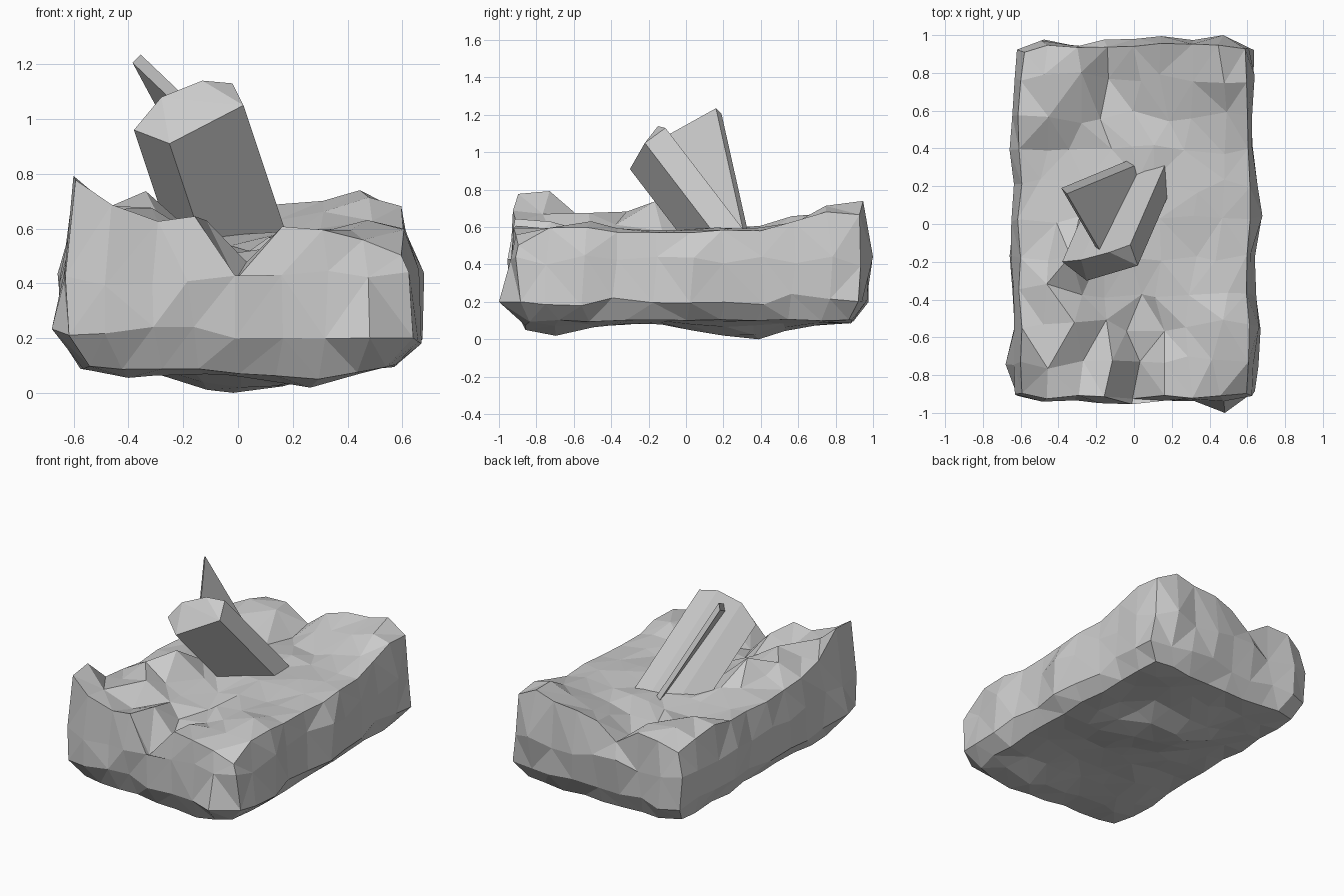
import bpy, bmesh, random, math
from mathutils import Vector

if "Cube" in bpy.data.objects:
    bpy.data.objects.remove(bpy.data.objects["Cube"])

random.seed(4)


def jit(a):
    return random.uniform(-a, a)


def finish(bm, name):
    bmesh.ops.recalc_face_normals(bm, faces=bm.faces)
    me = bpy.data.meshes.new(name)
    bm.to_mesh(me)
    bm.free()
    ob = bpy.data.objects.new(name, me)
    bpy.context.collection.objects.link(ob)
    return ob


# Rock top heights in hundredths: rows front to back, columns left to right
HEIGHTS = [
    [78, 69, 62, 65, 42, 60, 60, 55, 50],
    [80, 66, 58, 62, 48, 60, 60, 60, 60],
    [64, 65, 68, 58, 50, 54, 59, 62, 61],
    [60, 68, 62, 57, 53, 56, 59, 60, 58],
    [60, 63, 73, 58, 55, 57, 58, 59, 58],
    [59, 61, 60, 57, 57, 58, 59, 59, 58],
    [59, 60, 58, 57, 58, 59, 59, 59, 58],
    [60, 58, 55, 56, 58, 59, 59, 60, 59],
    [64, 65, 57, 53, 57, 58, 60, 64, 63],
    [63, 68, 65, 52, 60, 62, 67, 71, 69],
    [57, 64, 65, 54, 66, 68, 69, 74, 66],
]
NY, NX = len(HEIGHTS), len(HEIGHTS[0])

# Lumps hanging from the underside: x, y, depth
LUMPS = [(0.25, -0.70, 0.07), (0.0, 0.36, 0.09), (-0.35, -0.62, 0.04), (0.15, 0.1, 0.03)]


def under(x, y):
    z = 0.085 + 0.05 * abs(x) ** 2
    return z - sum(d * math.exp(-((x - a) ** 2 + (y - b) ** 2) / 0.05) for a, b, d in LUMPS)


def sheet(bm, hx, hy, height, wobble):
    """Wobbly grid with rounded corners; returns its rows of vertices."""
    rows = []
    for j in range(NY):
        row = []
        for i in range(NX):
            u, v = 2 * i / (NX - 1) - 1, 2 * j / (NY - 1) - 1
            rim = abs(u) == 1 or abs(v) == 1
            k = 0.97 if abs(u) == 1 and abs(v) == 1 else 1
            a = 0.012 if rim else wobble
            x, y = u * hx * k + jit(a), v * hy * k + jit(a) + 0.015
            row.append(bm.verts.new((x, y, height(i, j, x, y))))
        rows.append(row)
    for j in range(NY - 1):
        for i in range(NX - 1):
            bm.faces.new((rows[j][i], rows[j][i + 1], rows[j + 1][i + 1], rows[j + 1][i]))
    return rows


def border(g):
    return (g[0][:] + [r[-1] for r in g[1:]] + g[-1][-2::-1] + [r[0] for r in g[-2:0:-1]])


# Rock top and underside
bm = bmesh.new()
top = border(sheet(bm, 0.605, 0.93, lambda i, j, x, y: HEIGHTS[j][i] / 100 + jit(0.012), 0.045))
bottom = border(sheet(bm, 0.57, 0.87, lambda i, j, x, y: under(x, y) + jit(0.008), 0.03))

# Rock sides: loops bulging between top and underside
base = [v.co.copy() for v in top]
loops = [top]
for sx, sy, z, a in ((1.06, 1.025, 0.42, 0.018), (1.065, 1.015, 0.21, 0.02)):
    ring = []
    for c in base:
        k = 0.985 if abs(c.x) > 0.56 and abs(c.y) > 0.85 else 1
        ring.append(bm.verts.new((c.x * sx * k + jit(a), c.y * sy * k + jit(a), z + jit(a * 1.6))))
    loops.append(ring)
loops.append(bottom)
for a, b in zip(loops, loops[1:]):
    for k in range(len(a)):
        n = (k + 1) % len(a)
        bm.faces.new((a[k], a[n], b[n], b[k]))

# Protruding toe at the front and knuckle on the right flank
for v in loops[2]:
    if v.co.y < -0.9 and 0.38 < v.co.x < 0.56:
        v.co.y = -1.0
for v in loops[1]:
    if v.co.x > 0.58 and -0.12 < v.co.y < 0.05:
        v.co.x = 0.68
    if v.co.y > 0.9 and 0.4 < v.co.x < 0.56:
        v.co.y = 1.0
for v in loops[2]:
    if v.co.x < -0.58 and -0.85 < v.co.y < -0.68:
        v.co.x = -0.68
low = min(v.co.z for v in bm.verts)
for v in bm.verts:
    v.co.z -= low * max(0, 1 - v.co.z / 0.4)
bmesh.ops.triangulate(bm, faces=bm.faces)
finish(bm, "rock_base")


def prism(name, cap, foot):
    """Convex solid between an end outline and its matching foot outline."""
    bm = bmesh.new()
    for p in list(cap) + list(foot):
        bm.verts.new(p)
    bmesh.ops.convex_hull(bm, input=bm.verts)
    bmesh.ops.dissolve_limit(bm, angle_limit=0.03, verts=bm.verts, edges=bm.edges)
    finish(bm, name)


# Thick leaning slab with a faceted end
cap = [Vector(p) for p in (
    (-0.38, -0.20, 0.96), (-0.25, -0.30, 0.91), (0.02, -0.22, 1.05),
    (-0.02, -0.11, 1.13), (-0.13, -0.15, 1.14), (-0.28, -0.19, 1.08))]
prism("leaning_slab", cap, [p + Vector((0.20, 0.46, -0.60)) for p in cap])

# Thin plank crossing behind the slab, tapering to its foot
tip, edge = Vector((-0.385, 0.19, 1.205)), Vector((0.21, -0.36, -0.2))
thick, down = Vector((0.03, -0.03, 0.03)), Vector((0.41, 0.17, -0.76))
ends = [tip, tip + thick, tip + edge, tip + edge + thick]
foot = [tip + down, tip + down + thick, tip + down + edge * 0.3, tip + down + edge * 0.3 + thick]
prism("thin_plank", ends, foot)
